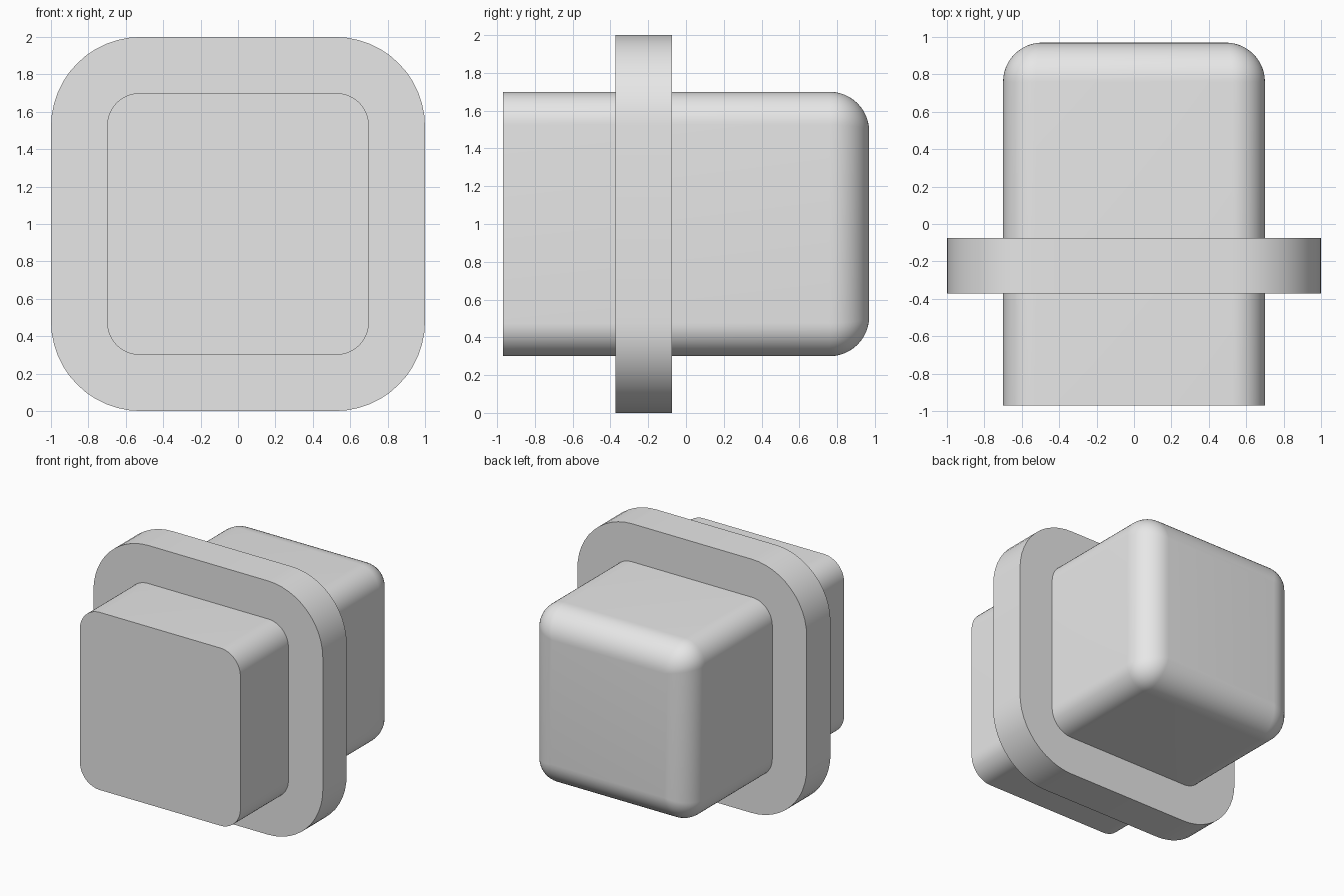
import bpy, bmesh, math

cube = bpy.data.objects.get("Cube")
if cube:
    bpy.data.objects.remove(cube, do_unlink=True)

grey = bpy.data.materials.new("light grey")
grey.use_nodes = True
grey.diffuse_color = (0.8, 0.8, 0.8, 1)
grey.node_tree.nodes["Principled BSDF"].inputs["Base Color"].default_value = (0.8, 0.8, 0.8, 1)

STEPS = 12


def rounded_square(half, radius, y):
    """Outline of a rounded square standing in the xz plane."""
    points = []
    for corner in range(4):
        centre = math.radians(45 + 90 * corner)
        offset = (half - radius) * math.sqrt(2)
        for i in range(STEPS + 1):
            a = math.radians(90 * (corner + i / STEPS))
            points.append((offset * math.cos(centre) + radius * math.cos(a), y,
                           1 + offset * math.sin(centre) + radius * math.sin(a)))
    return points


def loft(name, sections):
    """Skin a closed solid through (half size, corner radius, y) sections."""
    bm = bmesh.new()
    rings = [[bm.verts.new(p) for p in rounded_square(*s)] for s in sections]
    count = len(rings[0])
    for a, b in zip(rings, rings[1:]):
        for i in range(count):
            j = (i + 1) % count
            bm.faces.new((a[i], a[j], b[j], b[i]))
    bm.faces.new(rings[0])
    bm.faces.new(rings[-1])
    bmesh.ops.remove_doubles(bm, verts=bm.verts, dist=0.0005)
    bmesh.ops.recalc_face_normals(bm, faces=bm.faces)
    mesh = bpy.data.meshes.new(name)
    bm.to_mesh(mesh)
    bm.free()
    mesh.materials.append(grey)
    obj = bpy.data.objects.new(name, mesh)
    bpy.context.collection.objects.link(obj)
    bpy.ops.object.select_all(action="DESELECT")
    obj.select_set(True)
    bpy.context.view_layer.objects.active = obj
    bpy.ops.object.shade_smooth_by_angle(angle=math.radians(35))


# Square block with rounded long edges, flat front and rounded back
HALF, CORNER, ROUND, BACK = 0.70, 0.175, 0.21, 0.97
body = [(HALF, CORNER, -BACK)]
for i in range(STEPS + 1):
    t = math.radians(90 * i / STEPS)
    body.append((HALF - ROUND * (1 - math.cos(t)), CORNER * math.cos(t),
                 BACK - ROUND + ROUND * math.sin(t)))
loft("body_block", body)

# Wide flat collar around the block
loft("collar_plate", [(1.0, 0.48, -0.372), (1.0, 0.48, -0.075)])
